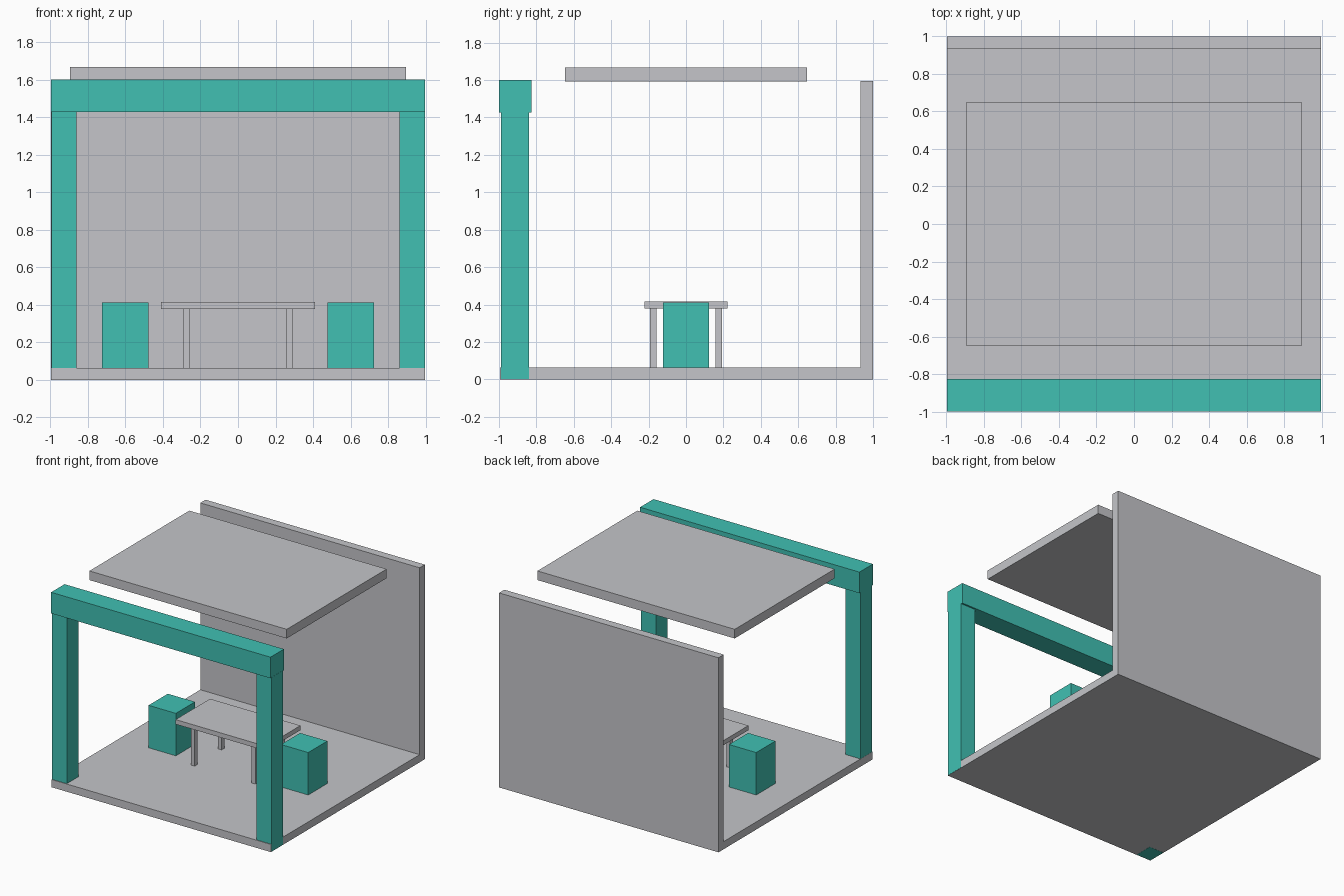
import bpy

default = bpy.data.objects.get("Cube")
if default:
    bpy.data.objects.remove(default, do_unlink=True)


def make_material(name, color):
    mat = bpy.data.materials.new(name)
    mat.use_nodes = True
    mat.diffuse_color = color
    mat.node_tree.nodes["Principled BSDF"].inputs["Base Color"].default_value = color
    return mat


grey = make_material("light_grey", (0.555, 0.56, 0.585, 1))
teal = make_material("teal", (0.052, 0.53, 0.45, 1))


def box(name, mat, x, y, z):
    """Box spanning the (low, high) pairs on each axis."""
    spans = [sorted(s) for s in (x, y, z)]
    bpy.ops.mesh.primitive_cube_add(size=1, location=[(a + b) / 2 for a, b in spans])
    obj = bpy.context.object
    obj.name = name
    obj.scale = [b - a for a, b in spans]
    bpy.ops.object.transform_apply(location=False, rotation=False, scale=True)
    obj.data.materials.append(mat)
    return obj


FLOOR = 0.063
HALF = 0.995

# Shell: floor slab, back wall and floating roof panel
box("floor", grey, (-HALF, HALF), (-HALF, 0.99), (0, FLOOR))
box("back_wall", grey, (-HALF, HALF), (0.932, 1), (0, 1.595))
box("roof_panel", grey, (-0.895, 0.895), (-0.647, 0.647), (1.592, 1.667))

# Front frame: beam on two posts, which run down through the floor
box("front_beam", teal, (-HALF, HALF), (-1, -0.826), (1.427, 1.6))
box("left_post", teal, (0.86, HALF + 0.001), (-0.99, -0.84), (0.001, 1.43))
box("right_post", teal, (-0.86, 0.001 - HALF), (-0.99, -0.84), (-0.001, 1.43))

# Table
box("table_top", grey, (-0.41, 0.41), (-0.223, 0.223), (0.378, 0.416))
for sx, side in ((1, "left"), (-1, "right")):
    for sy, end in ((1, "back"), (-1, "front")):
        box(f"table_leg_{end}_{side}", grey, (sx * 0.258, sx * 0.291),
            (sy * 0.157, sy * 0.192), (FLOOR, 0.38))
    # Block stool at each end of the table
    box(f"stool_{side}", teal, (sx * 0.477, sx * 0.724), (-0.124, 0.124), (FLOOR, 0.411))
